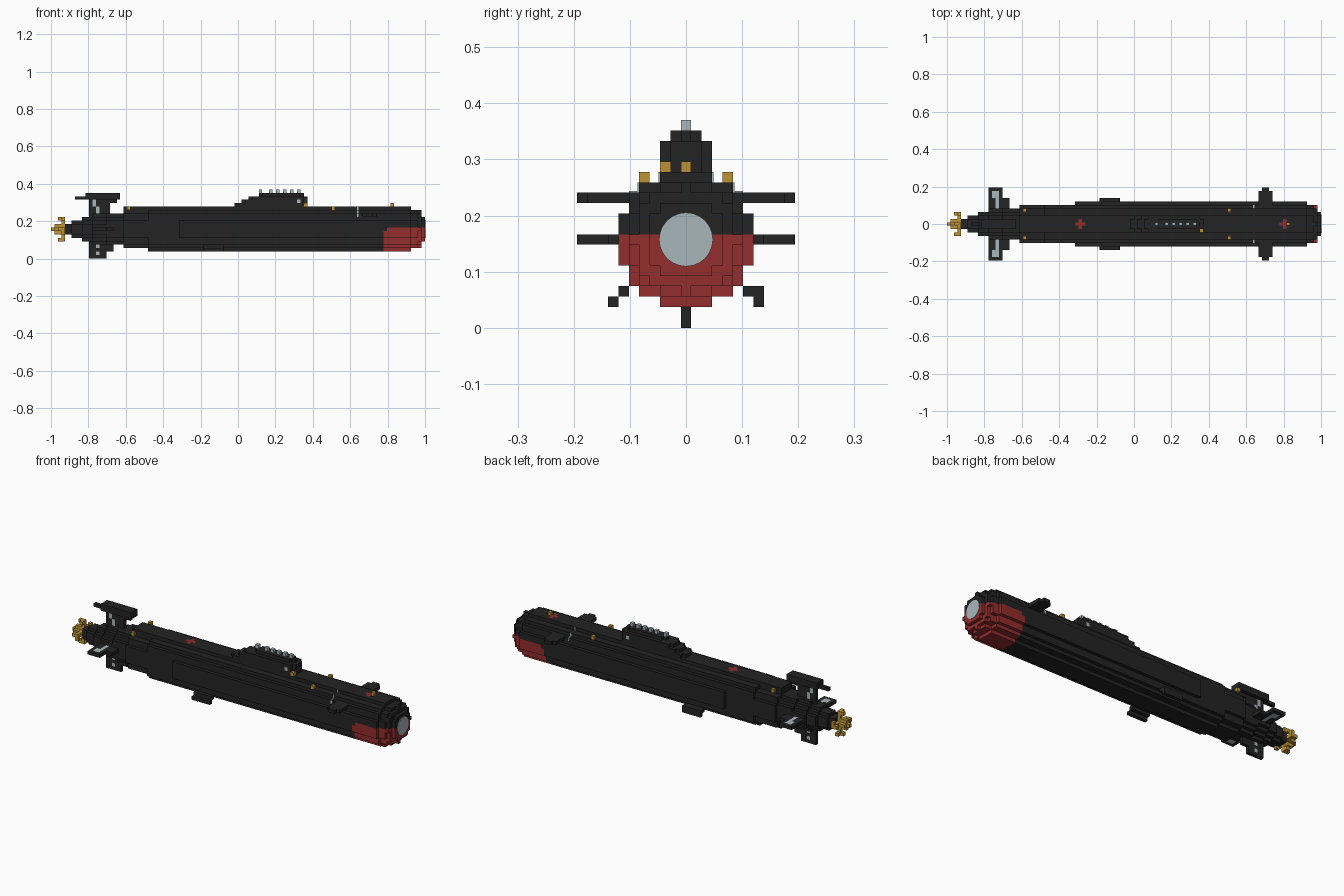
import bpy, bmesh
from mathutils import Vector, Matrix

cube = bpy.data.objects.get("Cube")
if cube:
    bpy.data.objects.remove(cube, do_unlink=True)

V = 1 / 54      # edge of one block
MID = 8         # block row of the hull axis


def material(name, rgb):
    m = bpy.data.materials.new(name)
    m.use_nodes = True
    m.diffuse_color = (*rgb, 1)
    m.node_tree.nodes["Principled BSDF"].inputs["Base Color"].default_value = (*rgb, 1)
    return m


MATS = [material("black", (0.017, 0.017, 0.017)),
        material("red", (0.29, 0.026, 0.026)),
        material("pale_grey", (0.39, 0.47, 0.49)),
        material("brass", (0.5, 0.29, 0.035))]
BLACK, RED, GREY, BRASS = range(4)

parts, owner = {}, {}


def fill(part, xs, ys, zs, colour=BLACK, repaint=False):
    """Add a block range (inclusive) to a part, or repaint what is there."""
    cells = parts.setdefault(part, {})
    for i in range(xs[0], xs[1] + 1):
        for j in range(ys[0], ys[1] + 1):
            for k in range(zs[0], zs[1] + 1):
                c = (i, j, k)
                if c not in owner:
                    owner[c] = part
                    cells[c] = colour
                elif repaint:
                    parts[owner[c]][c] = colour


def build(part, cells):
    """Mesh only the outside faces of the blocks."""
    bm = bmesh.new()
    verts = {}
    for c, colour in cells.items():
        for axis in range(3):
            for side in (0, 1):
                near = list(c)
                near[axis] += 2 * side - 1
                if tuple(near) in owner:
                    continue
                u, w = (axis + 1) % 3, (axis + 2) % 3
                ring = []
                for a, b in ((0, 0), (1, 0), (1, 1), (0, 1)):
                    p = list(c)
                    p[axis] += side
                    p[u] += a
                    p[w] += b
                    p = tuple(p)
                    if p not in verts:
                        verts[p] = bm.verts.new((p[0] * V - 1, (p[1] - 0.5) * V, p[2] * V))
                    ring.append(verts[p])
                if not side:
                    ring.reverse()
                bm.faces.new(ring).material_index = colour
    finish(part, bm)


def finish(name, bm, only=None):
    me = bpy.data.meshes.new(name)
    bm.to_mesh(me)
    bm.free()
    for m in (MATS if only is None else [MATS[only]]):
        me.materials.append(m)
    bpy.context.collection.objects.link(bpy.data.objects.new(name, me))


# Hull: round block slices (first, last, radius, widest half)
for a, b, r, wide in ((4, 5, 1.5, 6), (6, 8, 2.5, 6), (9, 11, 3.6, 6), (12, 15, 4.2, 6),
                      (16, 20, 4.6, 6), (21, 27, 5.8, 5), (28, 36, 6.5, 5),
                      (37, 103, 6.5, 6), (104, 105, 5.8, 6), (106, 106, 5, 6),
                      (107, 107, 3.7, 6)):
    for dz in range(-6, 7):
        if dz * dz <= r * r:
            half = min(wide, int((r * r - dz * dz) ** 0.5))
            fill("hull", (a, b), (-half, half), (MID + dz, MID + dz))
fill("hull", (21, 103), (-2, 2), (13, 14))

# Red lower bow
for c in parts["hull"]:
    if c[2] <= MID and c[0] >= (97 if c[2] == MID else 96):
        parts["hull"][c] = RED

# Red plus-shaped deck hatches
for x in (38, 97):
    fill("hull", (x - 1, x + 1), (0, 0), (14, 14), RED, True)
    fill("hull", (x, x), (-1, 1), (14, 14), RED, True)

# Sail with stepped rear slope
for row, (a, b, half) in enumerate(((53, 73, 2), (55, 73, 2), (57, 73, 2), (60, 72, 1)), 15):
    fill("sail", (a + 1, b - 1), (-half, half), (row, row))
    fill("sail", (a, b), (1 - half, half - 1), (row, row))
for s in (-2, 2):
    fill("sail", (71, 71), (s, s), (16, 16), GREY, True)
for x in (60, 63, 65, 67, 69, 71):
    fill("masts", (x, x), (0, 0), (19, 19), GREY)

# Brass deck lights
for x in (22, 81):
    for s in (-4, 4):
        fill("deck_lights", (x, x), (s, s), (14, 14), BRASS)
fill("deck_lights", (98, 98), (0, 0), (15, 15), BRASS)
fill("deck_lights", (73, 73), (-2, -2), (15, 15), BRASS)

# Paired planes
for s in (-1, 1):
    def out(a, b):
        return (min(a * s, b * s), max(a * s, b * s))
    fill("bow_planes", (90, 93), out(5, 9), (12, 12))
    fill("bow_planes", (91, 92), out(10, 10), (12, 12))
    fill("tail_planes", (12, 17), out(3, 7), (MID, MID))
    fill("tail_planes", (12, 15), out(8, 10), (MID, MID))
    fill("tail_planes", (14, 14), out(5, 9), (MID, MID), GREY, True)
    fill("tail_planes", (13, 13), out(8, 9), (MID, MID), GREY, True)
    fill("side_fins", (44, 49), out(6, 6), (3, 3))
    fill("side_fins", (44, 49), out(7, 7), (2, 2))
fill("side_fins", (44, 49), (7, 7), (3, 3))

# Upper rudder with pod
fill("upper_rudder", (11, 16), (0, 0), (11, 15))
fill("upper_rudder", (11, 18), (0, 0), (16, 16))
fill("upper_rudder", (10, 19), (-1, 1), (17, 18))
fill("upper_rudder", (7, 9), (0, 0), (17, 17))
fill("upper_rudder", (12, 12), (0, 0), (15, 16), GREY, True)
fill("upper_rudder", (13, 13), (0, 0), (13, 14), GREY, True)

# Lower rudder
fill("lower_rudder", (11, 15), (0, 0), (0, 1))
fill("lower_rudder", (11, 17), (0, 0), (2, 5))
for row in (1, 3, 4):
    fill("lower_rudder", (13, 13), (0, 0), (row, row), GREY, True)

# Propeller: hub and four hooked blades
fill("propeller", (0, 3), (0, 0), (MID, MID), BRASS)
for dy, dz in ((1, 0), (0, 1), (-1, 0), (0, -1)):
    def blade(x, n, side=0):
        y, z = dy * n - dz * side, MID + dz * n + dy * side
        fill("propeller", x, (y, y), (z, z), BRASS)
    blade((1, 3), 1)
    blade((3, 3), 2)
    blade((2, 3), 3)
    blade((3, 3), 3, 1)

for part, cells in parts.items():
    build(part, cells)

# Round sonar plate on the nose
bm = bmesh.new()
bmesh.ops.create_cone(bm, cap_ends=True, segments=24, radius1=0.048, radius2=0.048, depth=0.006,
                      matrix=Matrix.Translation((1, 0, (MID + 0.5) * V)) @ Matrix.Rotation(1.5708, 4, 'Y'))
finish("nose_plate", bm, GREY)

# Thin pale marks down each shoulder
bm = bmesh.new()
for s in (-1, 1):
    for half, low, high in ((5.5, 12, 13), (4.5, 13, 14), (2.5, 14, 15)):
        at = Matrix.Translation((0.64, s * half * V, (low + high) / 2 * V))
        bmesh.ops.create_cube(bm, size=1, matrix=at @ Matrix.Diagonal((0.007, 0.006, V, 1)))
    at = Matrix.Translation((0.64, s * 5 * V, 13 * V))
    bmesh.ops.create_cube(bm, size=1, matrix=at @ Matrix.Diagonal((0.007, V, 0.006, 1)))
finish("shoulder_marks", bm, GREY)
